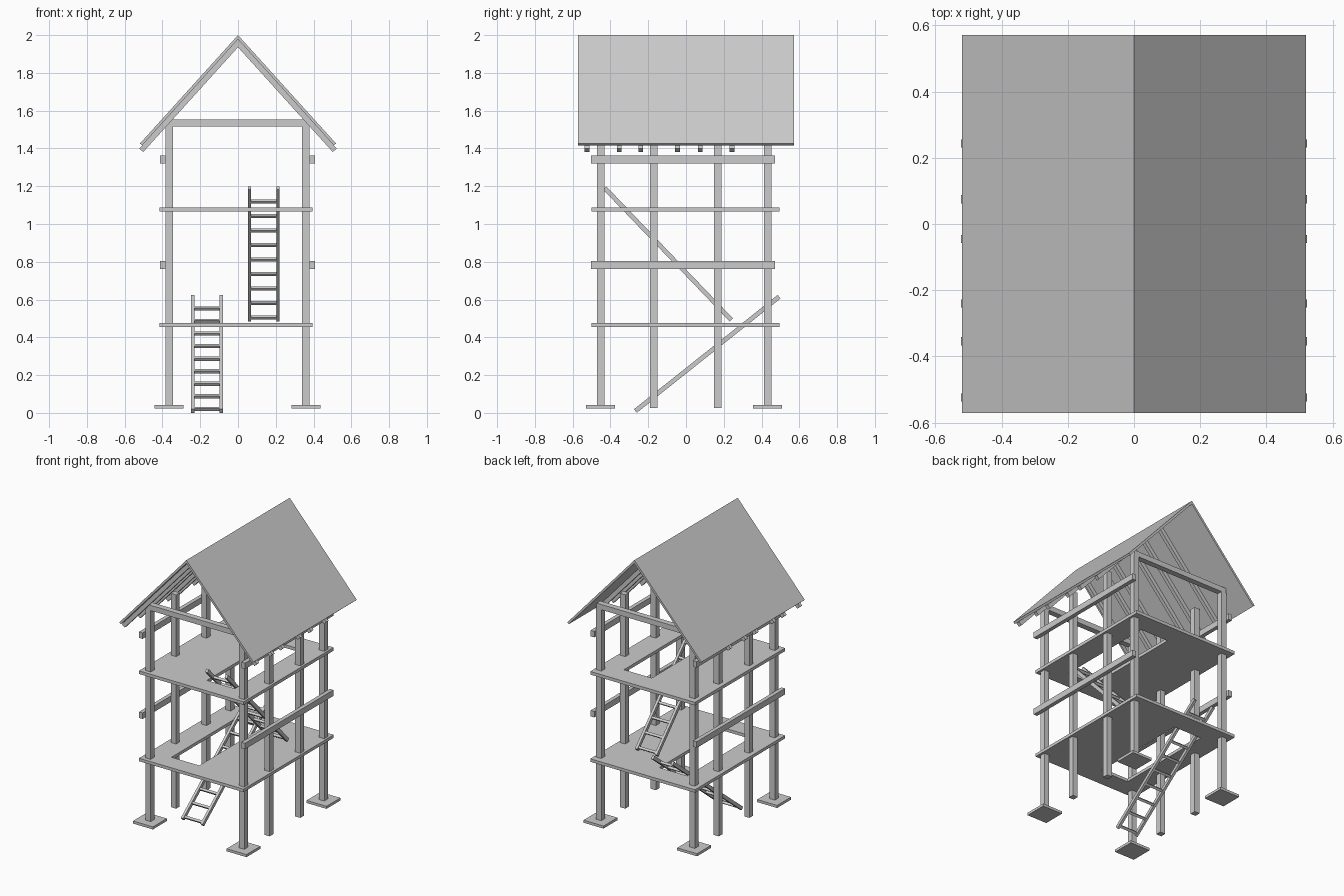
import bpy, bmesh, math
from mathutils import Vector, Matrix

if "Cube" in bpy.data.objects:
    bpy.data.objects.remove(bpy.data.objects["Cube"])


def finish(name, bm):
    bmesh.ops.recalc_face_normals(bm, faces=bm.faces)
    me = bpy.data.meshes.new(name)
    bm.to_mesh(me)
    bm.free()
    ob = bpy.data.objects.new(name, me)
    bpy.context.collection.objects.link(ob)
    return ob


def add_box(bm, lo, hi, matrix=Matrix()):
    lo, hi = Vector(lo), Vector(hi)
    size = hi - lo
    m = matrix @ Matrix.Translation((lo + hi) / 2) @ Matrix.Diagonal((*size, 1))
    bmesh.ops.create_cube(bm, size=1, matrix=m)


def box(name, lo, hi):
    bm = bmesh.new()
    add_box(bm, lo, hi)
    return finish(name, bm)


def chevron(name, depth, thick, extra, y0, y1):
    # inverted V profile following the roof slope, extruded along y
    ex, ez = 0.519, 1.426
    a = math.atan2(2 - ez, ex)
    c, s = math.cos(a), math.sin(a)

    def eave(d):
        return ex + extra * c - d * s, ez - extra * s - d * c

    d2 = depth + thick
    (xa, za), (xb, zb) = eave(depth), eave(d2)
    prof = [(-xb, zb), (-xa, za), (0, 2 - depth / c), (xa, za), (xb, zb), (0, 2 - d2 / c)]
    bm = bmesh.new()
    rings = [[bm.verts.new((x, y, z)) for x, z in prof] for y in (y0, y1)]
    for r in rings:  # end caps, split at the ridge
        bm.faces.new((r[0], r[1], r[2], r[5]))
        bm.faces.new((r[5], r[2], r[3], r[4]))
    for i in range(6):
        j = (i + 1) % 6
        bm.faces.new((rings[0][i], rings[0][j], rings[1][j], rings[1][i]))
    return finish(name, bm)


def floor(name, z0, z1, hx0, hx1):
    # slab with a rectangular stair opening
    def ring(x0, x1, y0, y1, z):
        return [bm.verts.new((x, y, z)) for x, y in ((x0, y0), (x1, y0), (x1, y1), (x0, y1))]
    bm = bmesh.new()
    rings = []
    for z in (z0, z1):
        rings.append(ring(-0.416, 0.394, -0.50, 0.495, z))
        rings.append(ring(hx0, hx1, -0.37, 0.352, z))
    ob, ib, ot, it = rings
    for p, q in ((ob, ib), (ot, it), (ob, ot), (ib, it)):
        for i in range(4):
            j = (i + 1) % 4
            bm.faces.new((p[i], p[j], q[j], q[i]))
    return finish(name, bm)


def ladder(name, x0, x1, start, end):
    # built along local y, then tilted between two (y, z) points
    p, q = Vector((0, *start)), Vector((0, *end))
    length = (q - p).length
    ang = math.atan2(q.z - p.z, q.y - p.y)
    m = Matrix.Translation(p) @ Matrix.Rotation(ang, 4, 'X')
    bm = bmesh.new()
    w = 0.018
    for x in (x0, x1 - w):
        add_box(bm, (x, 0, -0.012), (x + w, length, 0.012), m)
    for i in range(9):
        y = length * (0.018 + 0.11 * i)
        add_box(bm, (x0 + w, y - 0.008, -0.008), (x1 - w, y + 0.008, 0.008), m)
    return finish(name, bm)


# posts, with pads under the corner ones
CX = -0.003
POST_Y = (-0.452, -0.171, 0.167, 0.432)
for side, sx in (("left", -1), ("right", 1)):
    px = CX + sx * 0.362
    for i, y in enumerate(POST_Y):
        box(f"{side}_post_{i}", (px - 0.02, y - 0.02, 0.025), (px + 0.02, y + 0.02, 1.52))
        if i in (0, 3):
            box(f"{side}_foot_pad_{i}", (px - 0.077, y - 0.077, 0.024), (px + 0.077, y + 0.077, 0.042))
    # long side rails on the outside of the posts
    a, b = sorted((px + sx * 0.02, px + sx * 0.048))
    for level, z in (("lower", 0.782), ("upper", 1.342)):
        box(f"{side}_{level}_rail", (a, -0.504, z - 0.021), (b, 0.472, z + 0.021))

# tie beams across the gables
for end, y in (("front", POST_Y[0]), ("back", POST_Y[3])):
    box(f"{end}_tie_beam", (-0.38, y - 0.02, 1.517), (0.375, y + 0.02, 1.554))

# floors and ladders
floor("lower_floor", 0.456, 0.477, -0.256, -0.04)
floor("upper_floor", 1.066, 1.088, 0.018, 0.234)
ladder("lower_ladder", -0.249, -0.08, (-0.268, 0.010), (0.493, 0.615))
ladder("upper_ladder", 0.052, 0.221, (0.240, 0.492), (-0.430, 1.190))

# roof and rafters
chevron("roof", 0, 0.015, 0, -0.571, 0.571)
for i, y in enumerate((-0.524, -0.354, -0.240, -0.045, 0.075, 0.243)):
    chevron(f"rafter_{i}", 0.015, 0.028, 0.022, y - 0.0125, y + 0.0125)
